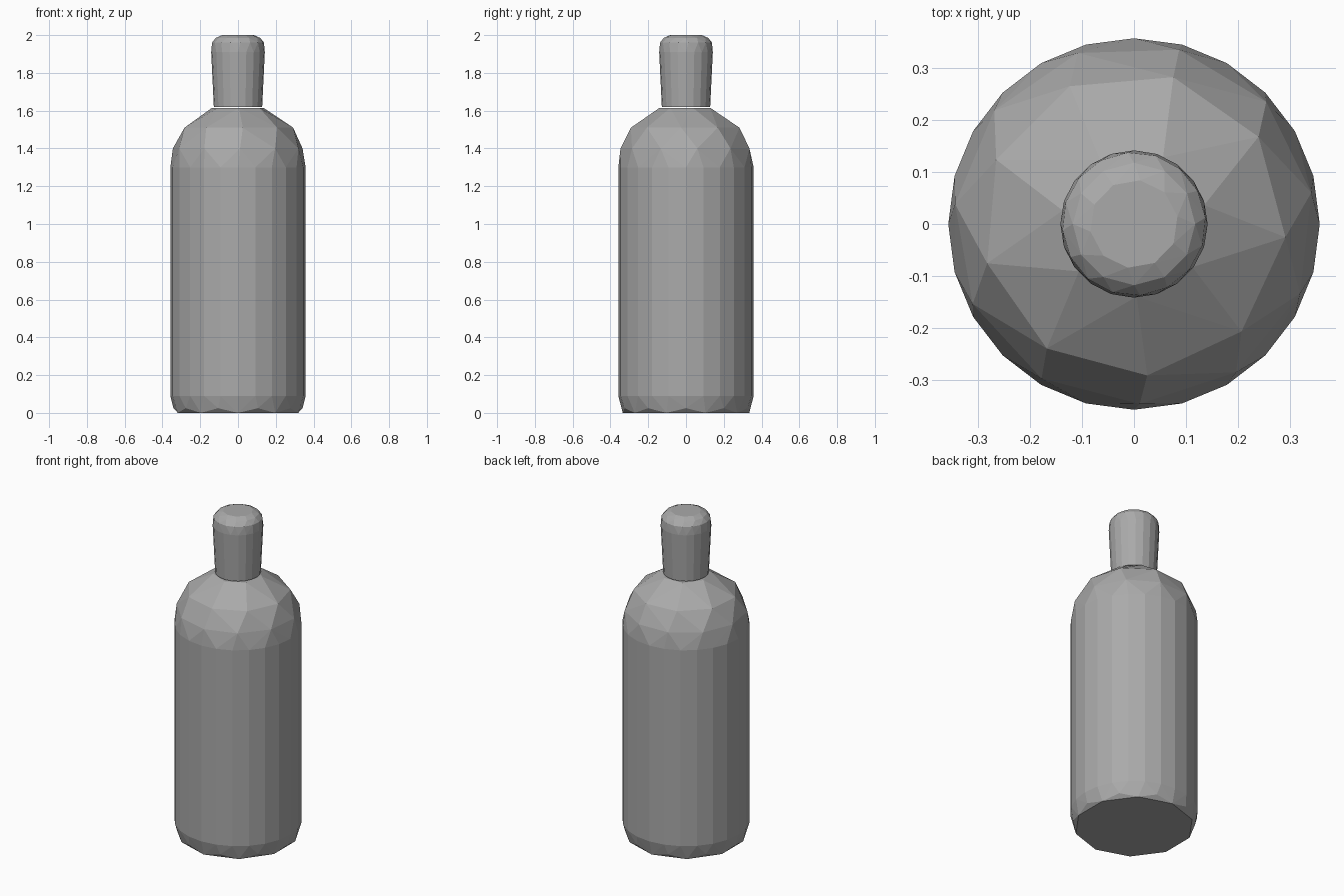
import bpy, bmesh, math

default_cube = bpy.data.objects.get("Cube")
if default_cube:
    bpy.data.objects.remove(default_cube, do_unlink=True)

grey = bpy.data.materials.new("plain grey")
grey.use_nodes = True
colour = (0.4, 0.4, 0.4, 1)
grey.diffuse_color = colour
grey.node_tree.nodes["Principled BSDF"].inputs["Base Color"].default_value = colour


def faceted_part(name, rings):
    """Wrap a convex faceted skin around rings of (height, radius, sides, turn in degrees)."""
    bm = bmesh.new()
    for z, radius, sides, turn in rings:
        for i in range(sides):
            a = math.radians(turn) + math.tau * i / sides
            bm.verts.new((radius * math.cos(a), radius * math.sin(a), z))
    hull = bmesh.ops.convex_hull(bm, input=bm.verts[:])
    loose = {g for g in hull["geom_interior"] + hull["geom_unused"]
             if isinstance(g, bmesh.types.BMVert)}
    bmesh.ops.delete(bm, geom=list(loose), context='VERTS')
    bmesh.ops.recalc_face_normals(bm, faces=bm.faces[:])
    mesh = bpy.data.meshes.new(name)
    bm.to_mesh(mesh)
    bm.free()
    mesh.materials.append(grey)
    obj = bpy.data.objects.new(name, mesh)
    bpy.context.collection.objects.link(obj)
    return obj


# Bottle body with coarse facets on the shoulder and the foot
faceted_part("bottle_body", [
    (0.0, 0.335, 10, 18),
    (0.025, 0.342, 10, 0),
    (0.09, 0.358, 24, 0),
    (1.30, 0.358, 24, 0),
    (1.40, 0.347, 11, 10),
    (1.51, 0.293, 9, -5),
    (1.615, 0.14, 7, 15),
])

# Tapered cap, slightly wider at the top
faceted_part("bottle_cap", [
    (1.62, 0.128, 20, 0),
    (1.91, 0.142, 20, 0),
    (1.96, 0.138, 16, 5),
    (1.985, 0.118, 12, 0),
    (2.0, 0.085, 10, 10),
])
